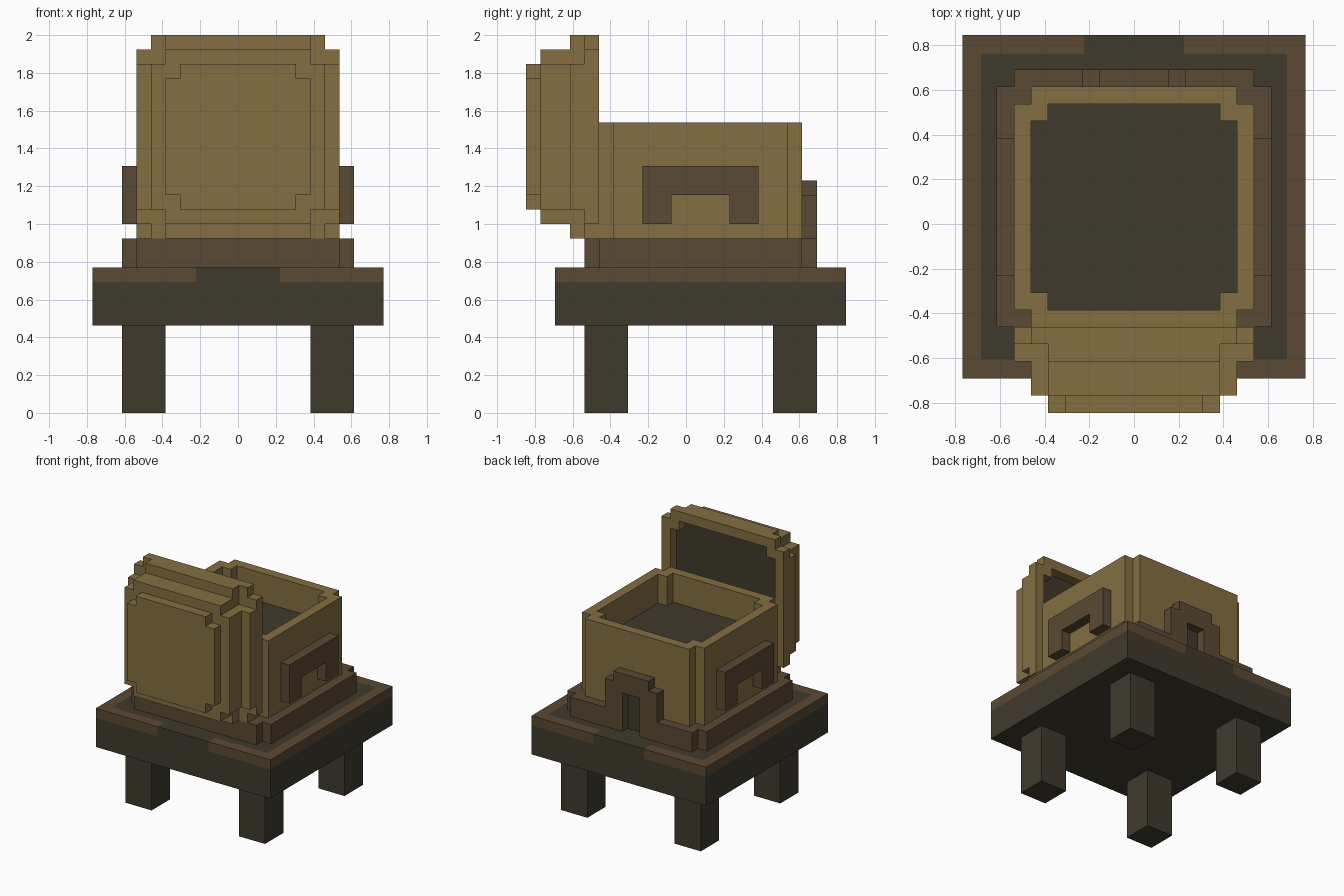
import bpy
import bmesh
from mathutils import Vector

U = 1 / 13  # one block

if "Cube" in bpy.data.objects:
    bpy.data.objects.remove(bpy.data.objects["Cube"], do_unlink=True)


def material(name, rgb):
    m = bpy.data.materials.new(name)
    m.use_nodes = True
    m.diffuse_color = (*rgb, 1)
    bsdf = next(n for n in m.node_tree.nodes if n.type == "BSDF_PRINCIPLED")
    bsdf.inputs["Base Color"].default_value = (*rgb, 1)
    bsdf.inputs["Roughness"].default_value = 0.9
    return m


OLIVE = material("olive wood", (0.231, 0.156, 0.053))
BROWN = material("brown wood", (0.102, 0.067, 0.034))
DARK = material("dark wood", (0.050, 0.042, 0.026))


def finish(name, bm, *mats):
    bmesh.ops.recalc_face_normals(bm, faces=bm.faces)
    bmesh.ops.scale(bm, vec=(U, U, U), verts=bm.verts)
    mesh = bpy.data.meshes.new(name)
    bm.to_mesh(mesh)
    bm.free()
    for m in mats:
        mesh.materials.append(m)
    ob = bpy.data.objects.new(name, mesh)
    bpy.context.collection.objects.link(ob)
    return ob


def box(name, lo, hi, mat):
    bm = bmesh.new()
    bmesh.ops.create_cube(bm, size=1)
    lo, hi = Vector(lo), Vector(hi)
    for v in bm.verts:
        v.co = (lo + hi) / 2 + v.co * (hi - lo)
    return finish(name, bm, mat)


def notched_square(half, notch):
    """Square outline with a square bite out of each corner."""
    k = half - notch
    pts = []
    corner = [(half, k), (k, k), (k, half)]
    for _ in range(4):
        pts += corner
        corner = [(-b, a) for a, b in corner]
    return pts


def stacked(name, levels, place, *mats):
    """Skin notched squares (half, notch, level); the first cap takes the last material."""
    bm = bmesh.new()
    rings = [[bm.verts.new(place(a, b, lv)) for a, b in notched_square(h, n)]
             for h, n, lv in levels]
    bm.faces.new(rings[0]).material_index = len(mats) - 1
    bm.faces.new(rings[-1])
    for r, s in zip(rings, rings[1:]):
        for i in range(len(r)):
            j = (i + 1) % len(r)
            bm.faces.new((r[i], r[j], s[j], s[i]))
    bmesh.ops.remove_doubles(bm, verts=bm.verts, dist=0.001)
    flat = [f for f in bm.faces if f.calc_area() < 0.0001]
    bmesh.ops.delete(bm, geom=flat, context="FACES")
    return finish(name, bm, *mats)


def extruded(name, profile, place, start, end, mat):
    bm = bmesh.new()
    face = bm.faces.new([bm.verts.new(place(a, b, start)) for a, b in profile])
    ext = bmesh.ops.extrude_face_region(bm, geom=[face])
    shift = Vector(place(0, 0, end)) - Vector(place(0, 0, start))
    moved = [g for g in ext["geom"] if isinstance(g, bmesh.types.BMVert)]
    bmesh.ops.translate(bm, vec=shift, verts=moved)
    return finish(name, bm, mat)


def upright(a, b, z):
    return (a, b + 1, z)


def facing_front(a, b, y):
    return (a, y, b + 19)


# Table legs and slab
for side, sx in (("left", 1), ("right", -1)):
    for end, y in (("front", -7), ("back", 6)):
        x = 5 if sx > 0 else -8
        box(f"{end}_{side}_leg", (x, y, 0), (x + 3, y + 3, 6), DARK)
box("table_slab", (-10, -9, 6), (10, 11, 9), DARK)
box("table_top_panel", (-8.9, -7.9, 9), (8.9, 9.9, 10), DARK)

# Table rim, open at the middle of the front and back
for side, sx in (("left", 1), ("right", -1)):
    x = sorted((sx * 8.9, sx * 10))
    box(f"table_rim_{side}", (x[0], -9, 9), (x[1], 11, 10), BROWN)
    x = sorted((sx * 2.9, sx * 8.9))
    box(f"table_rim_front_{side}", (x[0], -9, 9), (x[1], -7.9, 10), BROWN)
    box(f"table_rim_back_{side}", (x[0], 9.9, 9), (x[1], 11, 10), BROWN)
box("table_front_gap", (-2.9, -9, 9), (2.9, -7.9, 10), DARK)
box("table_back_gap", (-2.9, 9.9, 9), (2.9, 11, 10), DARK)

# Plinth under the chest, with a recess for the back arch
plinth = stacked("plinth", [(8, 1, 12), (8, 1, 10)], upright, BROWN)
cutter = box("plinth_cutter", (-1, 8, 9), (1, 10, 13), BROWN)
cutter.hide_render = True
cutter.hide_viewport = True
cut = plinth.modifiers.new("recess", "BOOLEAN")
cut.operation = "DIFFERENCE"
cut.solver = "EXACT"
cut.object = cutter

# Open chest body with a dark floor
stacked("chest_body", [(6, 1, 17), (6, 1, 20), (7, 1, 20), (7, 1, 12)],
        upright, OLIVE, DARK)

# Stepped lid standing open at the front
stacked("chest_lid",
        [(6, 1, -7), (6, 1, -6), (7, 1, -6), (7, 1, -7), (7, 2, -7),
         (7, 2, -8), (6, 1, -8), (6, 1, -10), (5, 1, -10), (5, 1, -11)],
        facing_front, OLIVE, DARK)

# Side handles
handle = [(-3, 13), (-3, 17), (5, 17), (5, 13), (3, 13), (3, 15), (-1, 15), (-1, 13)]
for side, sx in (("left", 1), ("right", -1)):
    extruded(f"{side}_handle", handle, lambda a, b, x: (x, a, b), sx * 7, sx * 8, BROWN)

# Stepped arch on the back and the dark panel inside it
half = [(3, 12), (3, 15), (2, 15), (2, 16)]
inner = [(-1, 12), (-1, 14), (1, 14), (1, 12)]
arch = half + [(-a, b) for a, b in reversed(half)] + inner
extruded("back_arch", arch, lambda a, b, y: (a, y, b), 8, 9, BROWN)
box("arch_panel", (-1, 8, 10), (1, 8.1, 14), DARK)
